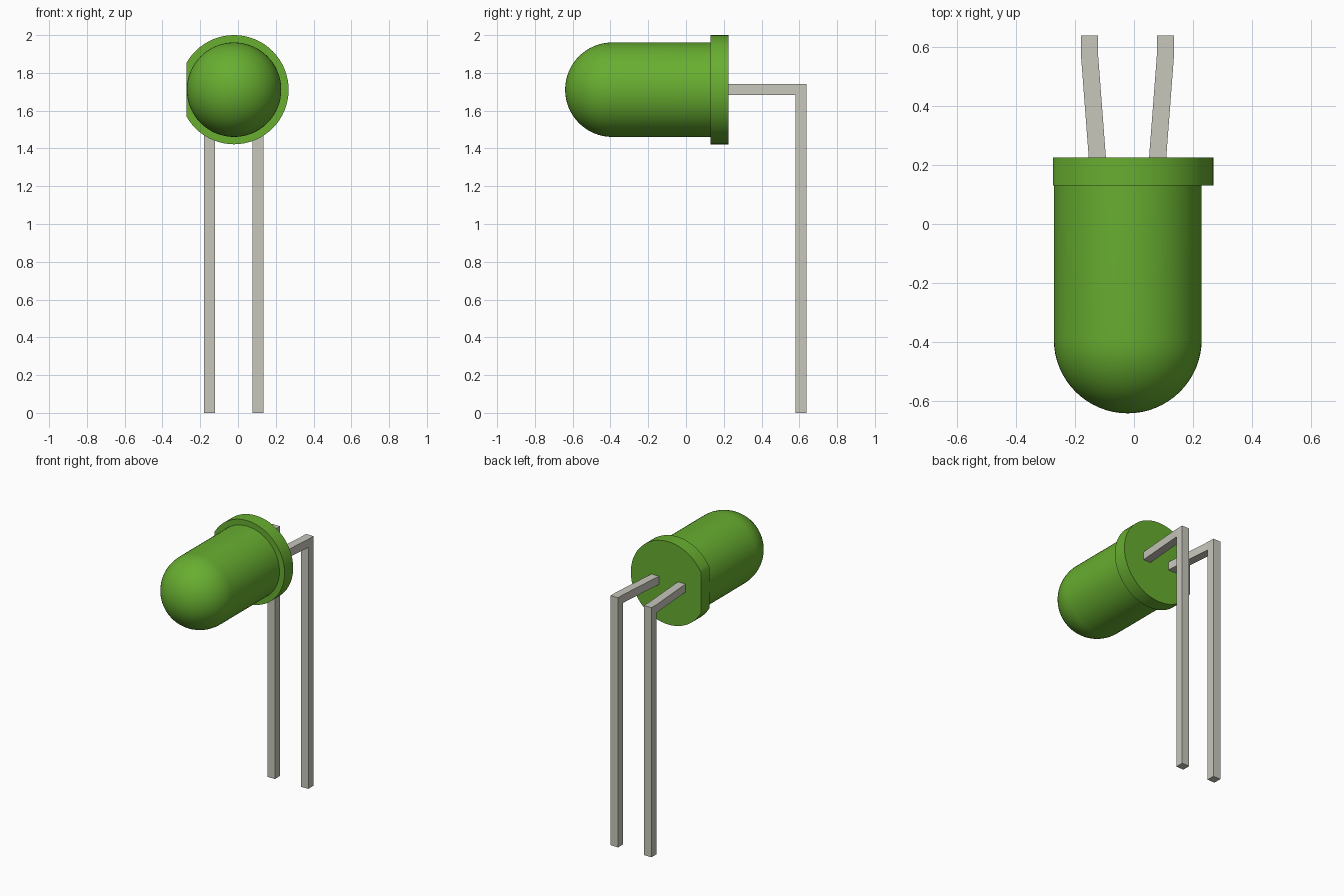
import bpy, bmesh, math
from mathutils import Matrix, Vector

cube = bpy.data.objects.get("Cube")
if cube:
    bpy.data.objects.remove(cube, do_unlink=True)

CX, CZ = -0.021, 1.711      # axis of the bulb
BODY_R, RIM_R = 0.25, 0.289
RIM_FRONT, RIM_BACK = 0.13, 0.225


def material(name, color):
    m = bpy.data.materials.new(name)
    m.use_nodes = True
    m.diffuse_color = color
    m.node_tree.nodes["Principled BSDF"].inputs["Base Color"].default_value = color
    return m


green = material("green plastic", (0.138, 0.423, 0.03, 1))
metal = material("grey metal", (0.578, 0.571, 0.503, 1))


def finish(bm, name, mat, smooth=False):
    bmesh.ops.recalc_face_normals(bm, faces=bm.faces)
    mesh = bpy.data.meshes.new(name)
    bm.to_mesh(mesh)
    bm.free()
    mesh.materials.append(mat)
    ob = bpy.data.objects.new(name, mesh)
    bpy.context.collection.objects.link(ob)
    if smooth:
        bpy.ops.object.select_all(action='DESELECT')
        ob.select_set(True)
        bpy.context.view_layer.objects.active = ob
        bpy.ops.object.shade_smooth_by_angle(angle=math.radians(35))
    return ob


# Bulb: quarter-round profile and straight side, spun about the y axis
bm = bmesh.new()
dome_y, steps = -0.39, 16
profile = [(BODY_R * math.sin(a), dome_y - BODY_R * math.cos(a))
           for a in (math.pi / 2 * i / steps for i in range(steps + 1))]
profile.append((BODY_R, RIM_FRONT + 0.01))
verts = [bm.verts.new((CX + r, y, CZ)) for r, y in profile]
edges = [bm.edges.new(pair) for pair in zip(verts, verts[1:])]
bmesh.ops.spin(bm, geom=verts + edges, cent=(CX, 0, CZ), axis=(0, 1, 0),
               angle=math.tau, steps=64, use_duplicate=False)
bmesh.ops.remove_doubles(bm, verts=bm.verts, dist=0.0005)
finish(bm, "bulb", green, True)

# Rim: disc with one side cut flat
bm = bmesh.new()
place = (Matrix.Translation((CX, (RIM_FRONT + RIM_BACK) / 2, CZ))
         @ Matrix.Rotation(math.pi / 2, 4, 'X'))
bmesh.ops.create_cone(bm, cap_ends=True, segments=64, radius1=RIM_R, radius2=RIM_R,
                      depth=RIM_BACK - RIM_FRONT, matrix=place)
cut = bmesh.ops.bisect_plane(bm, geom=bm.verts[:] + bm.edges[:] + bm.faces[:],
                             plane_co=(CX - 0.252, 0, 0), plane_no=(-1, 0, 0),
                             clear_outer=True)
bmesh.ops.holes_fill(bm, edges=[e for e in bm.edges if e.is_boundary])
finish(bm, "rim", green, True)


# Leads: bent square wire, arm splaying outwards from the rim to the leg
def lead(name, side):
    wide, y0, y1, y2 = 0.058, RIM_BACK - 0.01, 0.58, 0.637
    low, top = 1.683, 1.74
    bm = bmesh.new()

    def point(y, z):
        splay = 0.102 + 0.027 * min(1, (y - RIM_BACK) / (y1 - RIM_BACK))
        return bm.verts.new((-0.022 + side * splay - wide / 2, y, z))

    a, b, c, d = point(y0, low), point(y1, low), point(y1, 0), point(y2, 0)
    e, f, g, h = point(y2, low), point(y2, top), point(y1, top), point(y0, top)
    faces = [bm.faces.new(q) for q in ((a, b, g, h), (b, e, f, g), (c, d, e, b))]
    new = bmesh.ops.extrude_face_region(bm, geom=faces, use_keep_orig=True)["geom"]
    bmesh.ops.translate(bm, vec=Vector((wide, 0, 0)),
                        verts=[v for v in new if isinstance(v, bmesh.types.BMVert)])
    finish(bm, name, metal)


lead("left_lead", 1)
lead("right_lead", -1)
